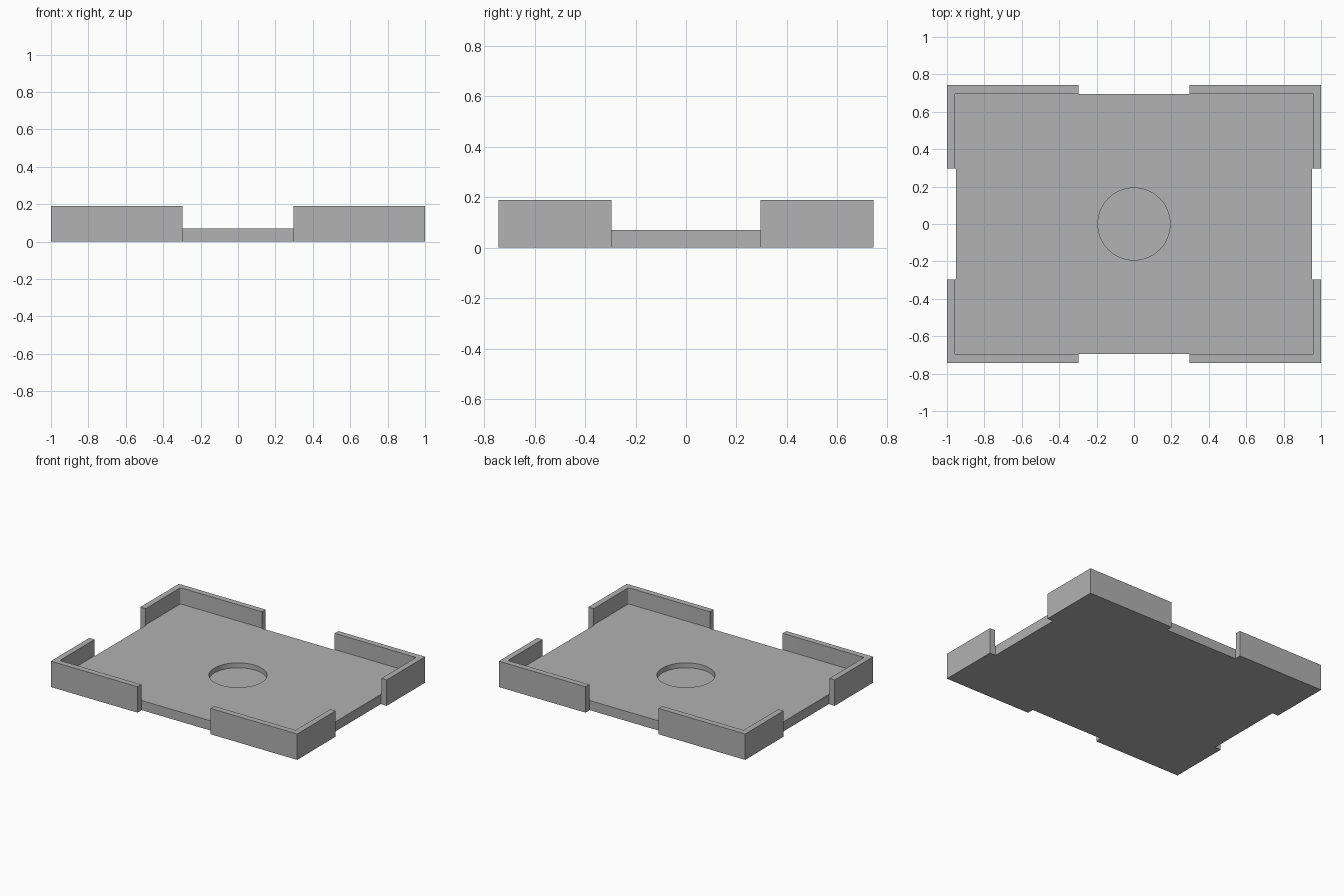
import bpy
import bmesh

cube = bpy.data.objects.get("Cube")
if cube:
    bpy.data.objects.remove(cube, do_unlink=True)

HALF_X, HALF_Y, HEIGHT = 1.0, 0.742, 0.19
WALL, NOTCH_DEPTH, NOTCH_HALF = 0.043, 0.048, 0.296
FLOOR_TOP, RECESS_FLOOR, RECESS_RADIUS = 0.071, 0.035, 0.193

grey = bpy.data.materials.new("plain_grey")
grey.use_nodes = True
grey.diffuse_color = (0.445, 0.445, 0.445, 1)
grey.node_tree.nodes["Principled BSDF"].inputs["Base Color"].default_value = grey.diffuse_color


def finish(bm, name):
    bmesh.ops.recalc_face_normals(bm, faces=bm.faces)
    mesh = bpy.data.meshes.new(name)
    bm.to_mesh(mesh)
    bm.free()
    mesh.materials.append(grey)
    obj = bpy.data.objects.new(name, mesh)
    bpy.context.collection.objects.link(obj)
    return obj


def prism(name, outline, bottom, top, corner=0):
    """Extrude a plan outline upward, optionally rounding its upright edges."""
    bm = bmesh.new()
    face = bm.faces.new([bm.verts.new((x, y, bottom)) for x, y in outline])
    lift = bmesh.ops.extrude_face_region(bm, geom=[face])["geom"]
    for v in lift:
        if isinstance(v, bmesh.types.BMVert):
            v.co.z = top
    if corner:
        upright = [e for e in bm.edges if abs(e.verts[0].co.z - e.verts[1].co.z) > 0.01]
        bmesh.ops.bevel(bm, geom=upright, offset=corner, segments=4,
                        profile=0.5, affect='EDGES')
    return finish(bm, name)


def cut(target, cutter):
    cutter.hide_render = True
    mod = target.modifiers.new("cut", 'BOOLEAN')
    mod.operation, mod.solver, mod.object = 'DIFFERENCE', 'EXACT', cutter
    bpy.context.view_layer.objects.active = target
    bpy.ops.object.modifier_apply(modifier=mod.name)
    bpy.data.objects.remove(cutter, do_unlink=True)


# Tray outline: one corner, mirrored round, with a notch in the middle of each side
inx, iny = HALF_X - NOTCH_DEPTH, HALF_Y - NOTCH_DEPTH
corner = [(inx, NOTCH_HALF), (HALF_X, NOTCH_HALF), (HALF_X, HALF_Y),
          (NOTCH_HALF, HALF_Y), (NOTCH_HALF, iny)]
outline = []
for sx, sy in ((1, 1), (-1, 1), (-1, -1), (1, -1)):
    points = [(sx * x, sy * y) for x, y in corner]
    outline += points if sx * sy > 0 else points[::-1]
tray = prism("tray", outline, 0, HEIGHT)

# Main pocket, leaving the four corner walls
px, py = HALF_X - WALL, HALF_Y - WALL
pocket = prism("pocket_cutter", [(px, py), (-px, py), (-px, -py), (px, -py)],
               FLOOR_TOP, HEIGHT + 0.2, corner=0.008)
cut(tray, pocket)

# Round blind recess in the floor
bm = bmesh.new()
bmesh.ops.create_cone(bm, cap_ends=True, segments=64, radius1=RECESS_RADIUS,
                      radius2=RECESS_RADIUS, depth=0.2)
bmesh.ops.translate(bm, verts=bm.verts, vec=(0, 0, RECESS_FLOOR + 0.1))
cut(tray, finish(bm, "recess_cutter"))

# Smooth the round walls while keeping hard edges
bpy.ops.object.select_all(action='DESELECT')
tray.select_set(True)
bpy.context.view_layer.objects.active = tray
bpy.ops.object.shade_smooth_by_angle(angle=0.52)
